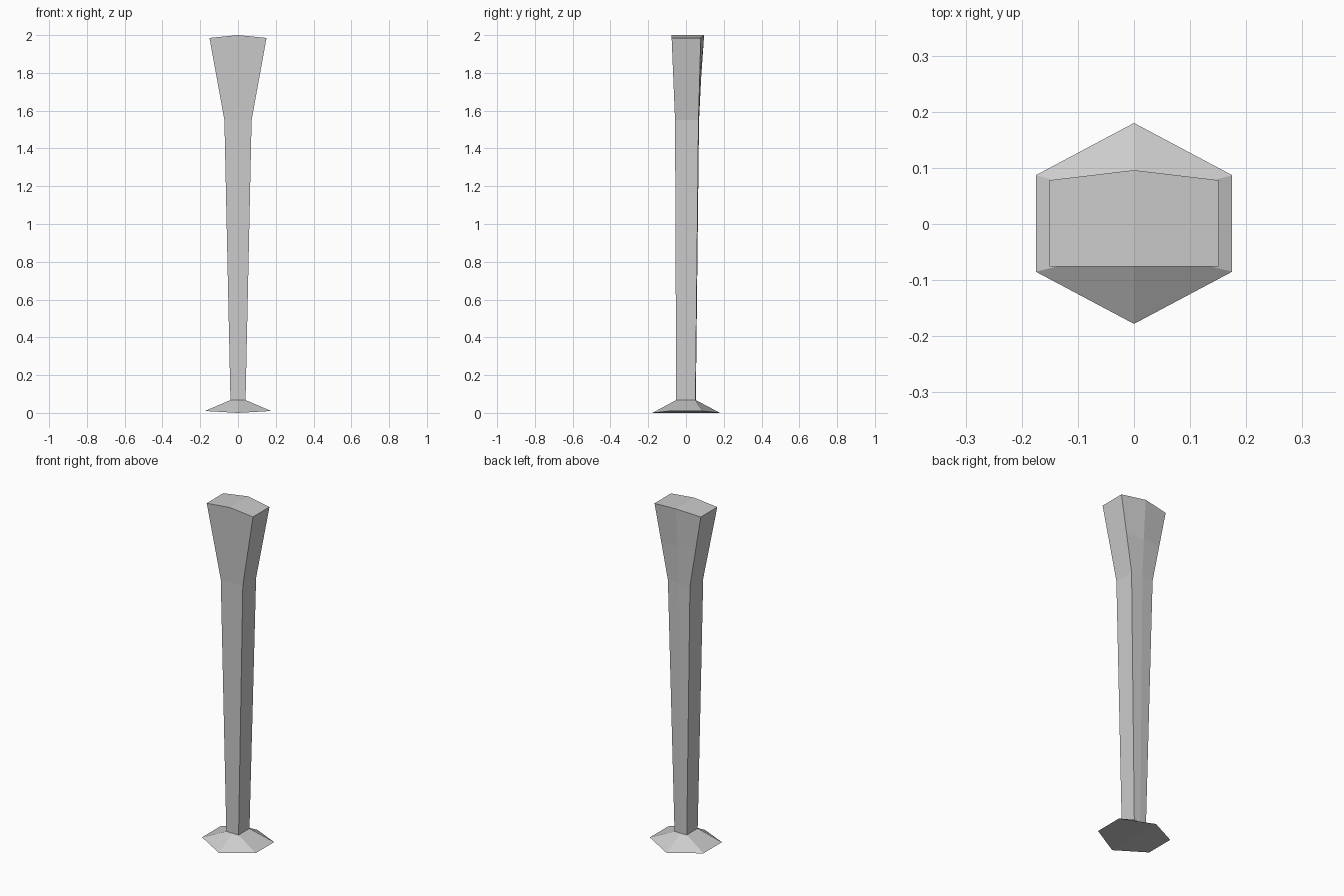
import bpy
import bmesh

if "Cube" in bpy.data.objects:
    bpy.data.objects.remove(bpy.data.objects["Cube"])

grey = bpy.data.materials.new("plain grey")
grey.diffuse_color = (0.6, 0.6, 0.6, 1)
grey.use_nodes = True
grey.node_tree.nodes["Principled BSDF"].inputs["Base Color"].default_value = grey.diffuse_color


def loft(name, levels, cap_bottom, cap_top):
    """Skin six-sided rings. Each level is half width, front corner y, front middle y,
    back corner y, back middle y, corner z, middle z."""
    bm = bmesh.new()
    rings = []
    for w, fc, fm, bc, bk, zc, zm in levels:
        points = [(0, fm, zm), (w, fc, zc), (w, bc, zc),
                  (0, bk, zm), (-w, bc, zc), (-w, fc, zc)]
        rings.append([bm.verts.new(p) for p in points])
    for low, high in zip(rings, rings[1:]):
        for i in range(6):
            j = (i + 1) % 6
            bm.faces.new((low[i], low[j], high[j], high[i]))
    # Caps fold along the centre line
    for ring, wanted in ((rings[0], cap_bottom), (rings[-1], cap_top)):
        if wanted:
            bm.faces.new(ring[:4])
            bm.faces.new((ring[3], ring[4], ring[5], ring[0]))
    bmesh.ops.recalc_face_normals(bm, faces=bm.faces)
    mesh = bpy.data.meshes.new(name)
    bm.to_mesh(mesh)
    bm.free()
    mesh.materials.append(grey)
    obj = bpy.data.objects.new(name, mesh)
    bpy.context.collection.objects.link(obj)


# Hexagonal spreading foot
loft("foot", [
    (0.175, -0.085, -0.178, 0.087, 0.18, 0.01, 0.0),
    (0.04, -0.052, -0.052, 0.05, 0.052, 0.068, 0.068),
], True, True)

# Tapered shaft with a flared, slightly crowned head
loft("shaft", [
    (0.04, -0.052, -0.052, 0.05, 0.052, 0.068, 0.068),
    (0.072, -0.058, -0.058, 0.066, 0.069, 1.55, 1.55),
    (0.111, -0.067, -0.067, 0.072, 0.080, 1.765, 1.77),
    (0.151, -0.076, -0.076, 0.078, 0.096, 1.985, 2.0),
], True, True)
